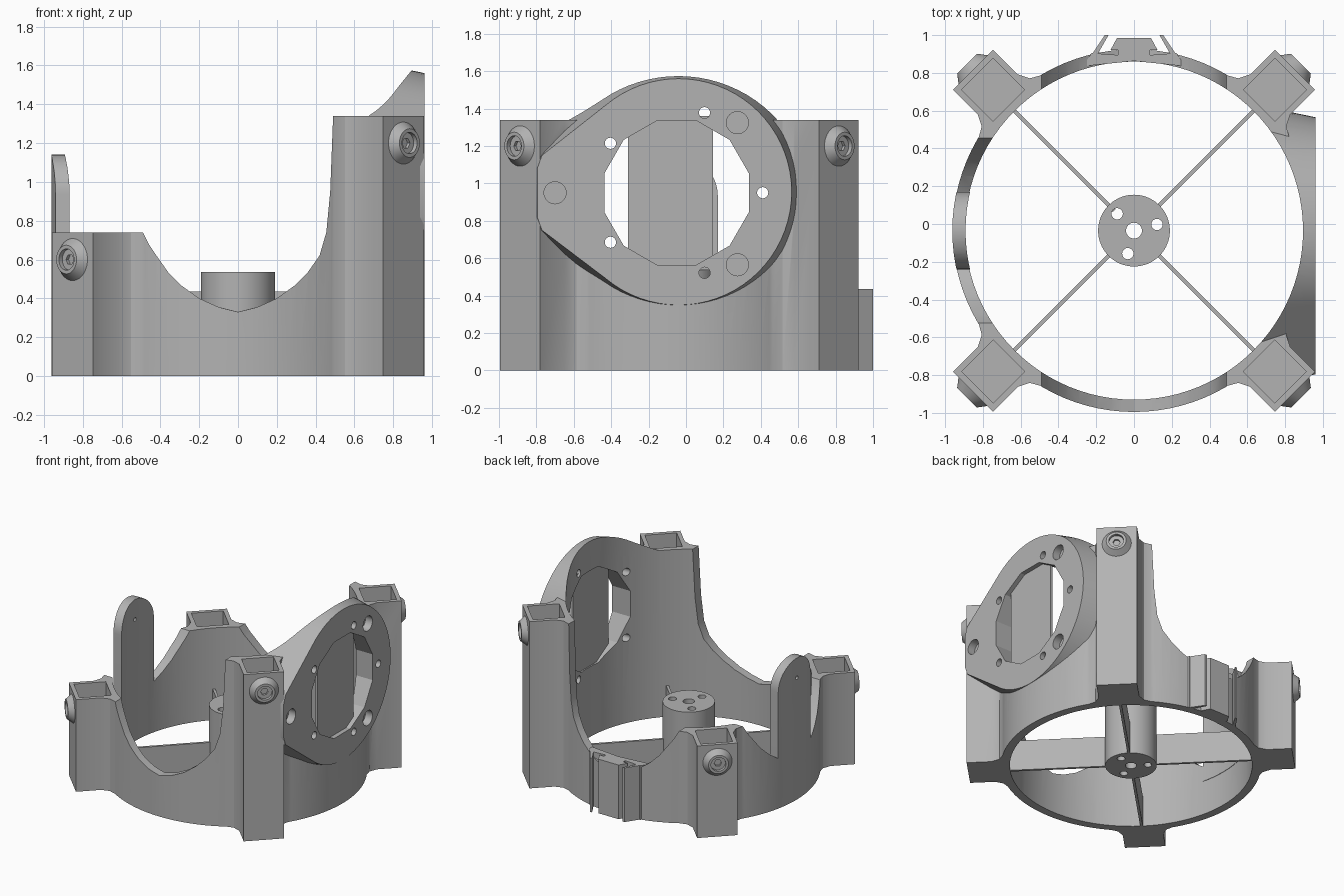
import bpy, bmesh, math
from mathutils import Matrix, Vector

cube = bpy.data.objects.get("Cube")
if cube:
    bpy.data.objects.remove(cube, do_unlink=True)

CY = -0.035            # ring centre on y
OUTER, INNER = 0.96, 0.895
POST_R = 1.055         # distance of the posts from the ring centre
LOW, HIGH = 0.74, 1.34

grey = bpy.data.materials.new("light_grey")
grey.use_nodes = True
grey.diffuse_color = (0.45, 0.45, 0.45, 1)
grey.node_tree.nodes["Principled BSDF"].inputs["Base Color"].default_value = (0.45, 0.45, 0.45, 1)

AXES = {"x": lambda a, b, h: (h, a, b),
        "y": lambda a, b, h: (a, h, b),
        "z": lambda a, b, h: (a, b, h)}


def circle(r, a=0, b=0, n=48, turn=0):
    return [(a + r * math.cos(math.tau * i / n + turn),
             b + r * math.sin(math.tau * i / n + turn)) for i in range(n)]


def rect(a0, a1, b0, b1):
    return [(a0, b0), (a1, b0), (a1, b1), (a0, b1)]


def prism(name, pts, axis, lo, hi, grow=1, mid=(0, 0), matrix=None):
    """Extrude a 2D outline along an axis, scaling the far end by grow."""
    bm = bmesh.new()
    place = AXES[axis]
    near = [bm.verts.new(place(a, b, lo)) for a, b in pts]
    far = [bm.verts.new(place(mid[0] + (a - mid[0]) * grow, mid[1] + (b - mid[1]) * grow, hi))
           for a, b in pts]
    bm.faces.new(near)
    bm.faces.new(far)
    for i in range(len(pts)):
        j = (i + 1) % len(pts)
        bm.faces.new((near[i], near[j], far[j], far[i]))
    if matrix:
        bm.transform(matrix)
    bmesh.ops.recalc_face_normals(bm, faces=bm.faces)
    mesh = bpy.data.meshes.new(name)
    bm.to_mesh(mesh)
    bm.free()
    mesh.materials.append(grey)
    obj = bpy.data.objects.new(name, mesh)
    bpy.context.collection.objects.link(obj)
    return obj


def activate(obj):
    bpy.ops.object.select_all(action="DESELECT")
    obj.select_set(True)
    bpy.context.view_layer.objects.active = obj


def combine(obj, tools, operation):
    """Apply booleans and remove the tools."""
    activate(obj)
    for tool in tools:
        mod = obj.modifiers.new("combine", "BOOLEAN")
        mod.operation, mod.solver, mod.object = operation, "EXACT", tool
        bpy.ops.object.modifier_apply(modifier=mod.name)
        bpy.data.objects.remove(tool, do_unlink=True)
    return obj


def ring_cylinder(name, r, lo, hi):
    return prism(name, circle(r, 0, CY, 96), "z", lo, hi)


# Ring body with four flared posts
body = ring_cylinder("ring_body", OUTER, 0, HIGH)
half = [(1.205, 0.15), (1.02, 0.15), (0.96, 0.18), (0.92, 0.25), (0.885, 0.35), (0.8, 0.35)]
post_outline = half + [(u, -v) for u, v in reversed(half)]
adds, pockets, posts = [], [], []
for k, top in enumerate((HIGH, LOW, LOW, HIGH)):
    turn = Matrix.Translation((0, CY, 0)) @ Matrix.Rotation(math.radians(45 + 90 * k), 4, "Z")
    posts.append((turn, top))
    adds.append(prism("post", post_outline, "z", 0, top, matrix=turn))
    pockets.append(prism("pocket", rect(POST_R - 0.118, POST_R + 0.118, -0.118, 0.118),
                         "z", top - 0.32, top + 0.1, matrix=turn))

# Round mounting plate with a tail, widening inwards
PY, PZ = -0.04, 0.955
plate = [(PY + 0.605 * math.cos(math.radians(t)), PZ + 0.605 * math.sin(math.radians(t)))
         for t in range(-130, 131, 5)]
plate += [(-0.77, 1.15), (-0.795, 1.08), (-0.795, 0.82), (-0.77, 0.75)]
adds.append(prism("plate", plate, "x", 0.962, 0.64, 1.11, (PY, PZ)))
combine(body, adds, "UNION")

# Dips in the wall between posts, inner bore and pockets
dip = [(0, 0.33), (0.1, 0.355), (0.2, 0.40), (0.29, 0.465), (0.36, 0.535), (0.42, 0.62)]
left_side = [(-a, b) for a, b in dip[1:]] + [(-0.46, 0.68), (-0.49, LOW)]
right_side = dip[1:] + [(0.455, 0.74), (0.475, 0.95), (0.49, HIGH)]
profile = [dip[0]] + right_side + [(0.49, 2), (-2, 2), (-2, LOW)] + left_side[::-1]
side = [(CY + a, b) for a, b in
        [dip[0]] + [(-a, b) for a, b in left_side] + [(0.49, 2), (-0.49, 2)] + left_side[::-1]]
cuts = [ring_cylinder("bore", INNER, -0.5, 2.5),
        prism("front_back_dip", profile, "y", -2, 2),
        prism("side_dip", side, "x", -2, -0.3)] + pockets

# Plate opening, screw holes and round recesses
cuts.append(prism("opening", circle(0.4, -0.05, 0.95, 12, math.pi / 12), "x", 0.4, 1.3))
for a, b in circle(0.45, PY, 0.95, 5):
    cuts.append(prism("screw_hole", circle(0.03, a, b, 20), "x", 0.4, 1.3))
for a, b in ((0.275, 1.325), (0.275, 0.565), (-0.70, 0.95)):
    cuts.append(prism("recess", circle(0.059, a, b, 32), "x", 0.9, 1.3))
combine(body, cuts, "DIFFERENCE")
parts = [body]

# Thin strip across the plate opening
parts.append(prism("opening_strip", rect(-0.31, 0.145, 0.54, 1.36), "x", 0.905, 0.925))

# Screw bosses on the outer post faces
for turn, top in posts:
    z = top - 0.14
    boss = prism("post_boss", circle(0.112, 0, z, 40), "x", 1.2, 1.25, 0.66, (0, z), turn)
    combine(boss, [prism("boss_hole", circle(0.055, 0, z, 32), "x", 1.225, 1.3, matrix=turn),
                   prism("boss_core", circle(0.028, 0, z, 6), "x", 1.207, 1.3, matrix=turn)],
            "DIFFERENCE")
    parts.append(boss)
    # Thin spoke from the hub to the ring
    parts.append(prism("spoke", rect(0.15, 0.905, -0.01, 0.01), "z", 0, 0.25, matrix=turn))

# Central hub with a shaft hole and three screw holes
hub = prism("hub", circle(0.19, 0, CY, 64), "z", 0, 0.535)
holes = [prism("shaft_hole", circle(0.042, 0, CY, 32), "z", -1, 1)]
for a, b in circle(0.126, 0, CY, 3, math.radians(15)):
    holes.append(prism("hub_hole", circle(0.03, a, b, 24), "z", -1, 1))
parts.append(combine(hub, holes, "DIFFERENCE"))

# Upright tab on the side wall, following the ring curve
tab_outline = [(CY - 0.205, 0.28), (CY + 0.205, 0.28)]
tab_outline += [(CY + 0.205 * math.cos(math.pi * i / 24), 0.935 + 0.205 * math.sin(math.pi * i / 24))
                for i in range(25)]
tab = prism("side_tab", tab_outline, "x", -1.3, -0.5)
combine(tab, [ring_cylinder("tab_outer", OUTER + 0.002, -1, 2)], "INTERSECT")
combine(tab, [ring_cylinder("tab_inner", INNER - 0.003, -1, 2),
              prism("tab_hole", circle(0.015, CY, 0.98, 16), "x", -2, 0)], "DIFFERENCE")
parts.append(tab)

# Cable clip on the back: pad, centre block and two slanted arms
CLIP = 0.435
parts.append(prism("clip_pad", [(-0.27, 0.835), (0, 0.863), (0.27, 0.835), (0.225, 0.905),
                                (0.09, 0.895), (-0.09, 0.895), (-0.225, 0.905)], "z", 0, CLIP))
parts.append(prism("clip_block", [(-0.085, 0.88), (0.085, 0.88), (0.085, 0.92), (0.125, 0.92),
                                  (0.09, 0.985), (-0.09, 0.985), (-0.125, 0.92), (-0.085, 0.92)],
                   "z", 0, CLIP))
for s in (-1, 1):
    parts.append(prism("clip_arm", [(s * 0.225, 0.895), (s * 0.155, 1.0), (s * 0.135, 1.0),
                                    (s * 0.195, 0.895)], "z", 0, CLIP))

for obj in parts:
    activate(obj)
    bpy.ops.object.shade_smooth_by_angle(angle=math.radians(28))
